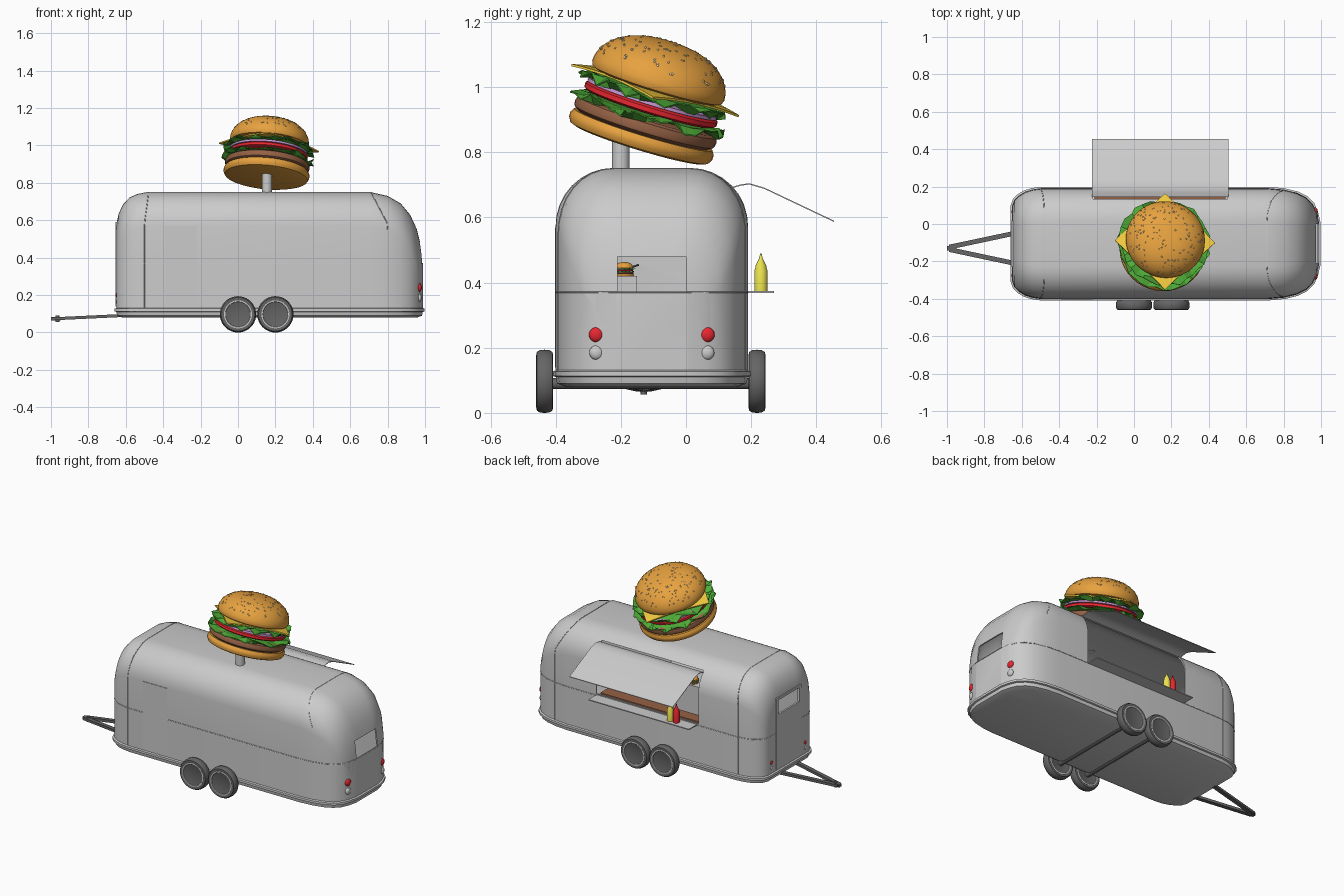
import bpy, bmesh, math, random
from mathutils import Matrix, Vector

if "Cube" in bpy.data.objects:
    bpy.data.objects.remove(bpy.data.objects["Cube"])

random.seed(4)
YC = -0.105
ORANGE, GREEN, RED = (0.8, 0.36, 0.05), (0.08, 0.42, 0.04), (0.8, 0.02, 0.03)
YELLOW, DARK, BROWN = (0.85, 0.78, 0.08), (0.13, 0.13, 0.13), (0.3, 0.12, 0.06)
mats = {}


def finish(name, bm, color=None, angle=35, mat=None):
    if mat:
        bm.transform(mat)
    bmesh.ops.recalc_face_normals(bm, faces=bm.faces)
    me = bpy.data.meshes.new(name)
    bm.to_mesh(me)
    bm.free()
    ob = bpy.data.objects.new(name, me)
    bpy.context.collection.objects.link(ob)
    if color:
        if color not in mats:
            mats[color] = bpy.data.materials.new("paint")
            mats[color].diffuse_color = (*color, 1)
        me.materials.append(mats[color])
    bpy.ops.object.select_all(action='DESELECT')
    ob.select_set(True)
    bpy.context.view_layer.objects.active = ob
    if angle:
        bpy.ops.object.shade_smooth_by_angle(angle=math.radians(angle))
    return ob


def loft(name, rings, color=None, angle=35, mat=None, caps=True):
    bm = bmesh.new()
    vs = [[bm.verts.new(p) for p in r] for r in rings]
    n = len(vs[0])
    for a, b in zip(vs, vs[1:]):
        for i in range(n):
            bm.faces.new((a[i], a[(i + 1) % n], b[(i + 1) % n], b[i]))
    if caps:
        bm.faces.new(vs[0])
        bm.faces.new(vs[-1])
    return finish(name, bm, color, angle, mat)


def lathe(name, prof, color=None, mat=None, seg=40, angle=40):
    rings = [[(max(r, 1e-4) * math.cos(t), max(r, 1e-4) * math.sin(t), z)
              for t in (2 * math.pi * i / seg for i in range(seg))] for r, z in prof]
    return loft(name, rings, color, angle, mat)


def box(name, x, y, z, color=None):
    return loft(name, [[(x[0], y[0], k), (x[1], y[0], k), (x[1], y[1], k), (x[0], y[1], k)] for k in z],
                color, 0)


def rod(name, a, b, r, color=None, seg=16):
    a, b = Vector(a), Vector(b)
    d = b - a
    m = Matrix.Translation(a) @ d.to_track_quat('Z', 'Y').to_matrix().to_4x4()
    return lathe(name, [(r, 0), (r, d.length)], color, m, seg)


# Body stations: x, half width, roof height
ST = [(-.65, .20, .58), (-.638, .232, .635), (-.615, .255, .685), (-.58, .276, .722), (-.54, .288, .74),
      (-.49, .295, .75), (.71, .295, .75), (.80, .287, .73), (.87, .27, .69), (.92, .245, .63),
      (.955, .21, .555), (.975, .165, .475), (.988, .11, .40)]


def section(x):
    i = 0
    while i < len(ST) - 2 and x > ST[i + 1][0]:
        i += 1
    (x0, w0, h0), (x1, w1, h1) = ST[i], ST[i + 1]
    t = (x - x0) / (x1 - x0)
    return w0 + (w1 - w0) * t, h0 + (h1 - h0) * t


def ring(x, grow=0):
    w, h = section(x)
    rx, rz = .6 * w, min(.18, .45 * (h - .12))
    w, h = w + grow, h + grow
    arc = [(w - rx + rx * math.cos(a), h - rz + rz * math.sin(a))
           for a in (math.pi / 2 * i / 8 for i in range(9))]
    half = [(w, .12), (w, .37)] + arc
    return [(x, YC + y, z) for y, z in half] + [(x, YC - y, z) for y, z in reversed(half)]


def cut(ob, *boxes):
    for b in boxes:
        c = box("cutter", *b)
        c.hide_render = True
        bpy.context.view_layer.objects.active = ob
        m = ob.modifiers.new("cut", 'BOOLEAN')
        m.object, m.operation, m.solver = c, 'DIFFERENCE', 'EXACT'
        bpy.ops.object.modifier_apply(modifier=m.name)
        bpy.data.objects.remove(c)


# Hollow shell with serving hatch and end windows
body = loft("trailer_body", [ring(s[0]) for s in ST])
sol = body.modifiers.new("wall", 'SOLIDIFY')
sol.thickness, sol.offset = .008, -1
bpy.ops.object.modifier_apply(modifier=sol.name)
end_window = ((-.8, -.6), (-.21, 0), (.485, .575))
cut(body, ((-.22, .5), (.08, .3), (.378, .70)), ((.9, 1.1), (-.21, 0), (.37, .48)), end_window)

# Chassis tray and lip follow the body plan
def plan(z, o):
    pts = [(x, w) for x, w, h in ST] + [(x, -w) for x, w, h in reversed(ST)]
    return [(.169 + (x - .169) * (1 + o / .82), YC + y * (1 + o / .295), z) for x, y in pts]

loft("chassis", [plan(.08, -.03), plan(.09, -.004), plan(.11, 0), plan(.113, .009),
                 plan(.127, .009), plan(.131, 0)])

# Seams and belt trim
def seam(name, pts, cyclic=False):
    cu = bpy.data.curves.new(name, 'CURVE')
    cu.dimensions, cu.bevel_depth, cu.bevel_resolution = '3D', .0022, 0
    sp = cu.splines.new('POLY')
    sp.points.add(len(pts) - 1)
    for p, q in zip(sp.points, pts):
        p.co = (*q, 1)
    sp.use_cyclic_u = cyclic
    bpy.context.collection.objects.link(bpy.data.objects.new(name, cu))

for name, x0, dx in (("front_seam", -.5, .02), ("rear_seam", .8, -.09)):
    base = ring(x0)
    seam(name, [ring(x0 + dx * min(1, max(0, (p[2] - .58) / .15)))[i] for i, p in enumerate(base)])
seam("belt_trim", plan(.37, 0), True)

# Doors
box("side_door", (-.39, -.22), (YC - .298, YC - .29), (.14, .57))
cut(box("end_door", (-.654, -.645), (-.23, .02), (.14, .59)), end_window)

# Awning: thin bent sheet
aw = [(.145, .695), (.17, .702), (.195, .705), (.24, .692), (.455, .59)]
sheet = aw + [(y, z - .004) for y, z in reversed(aw)]
loft("awning", [[(x, y, z) for y, z in sheet] for x in (-.225, .505)])

# Counters and grill
box("serving_shelf", (-.21, .5), (.17, .27), (.368, .374))
box("inner_counter", (-.21, .49), (.09, .165), (.36, .38), BROWN)
box("grill", (-.15, .35), (-.38, -.15), (.13, .42))
rod("spatula", (.08, -.2, .435), (.08, -.145, .455), .003, DARK, 8)

# Sauce bottles
for name, x, c in (("mustard_bottle", -.05, YELLOW), ("ketchup_bottle", -.093, RED)):
    lathe(name, [(.02, 0), (.02, .065), (.017, .072), (.017, .078), (.006, .1), (.002, .117)], c,
          Matrix.Translation((x, .23, .373)), 20)

# Wheels and axles
tyre = [(.072, -.022), (.08, -.026), (.09, -.024), (.096, -.014), (.097, 0),
        (.096, .014), (.09, .024), (.08, .026), (.072, .022)]
hub = [(0, -.016), (.062, -.016), (.068, -.024), (.075, -.024), (.075, .024), (.068, .024), (.062, .016), (0, .016)]
for x in (0, .2):
    for y in (-.434, .218):
        m = Matrix.Translation((x, y, .097)) @ Matrix.Rotation(math.pi / 2, 4, 'X')
        lathe("tyre", tyre, DARK, m)
        lathe("hub", hub, None, m)
    rod("axle", (x, -.43, .09), (x, .21, .09), .017, DARK)

# Tow hitch
for s in (-1, 1):
    a, b = (-.57, -.13 + s * .095, .093), (-.99, -.13 + s * .006, .073)
    loft("hitch_bar", [[(p[0], p[1] + dy, p[2] + dz) for dy, dz in
                        ((-.013, -.008), (.013, -.008), (.013, .008), (-.013, .008))] for p in (a, b)], DARK, 0)
rod("hitch_coupler", (-.965, -.13, .056), (-.965, -.13, .09), .01, DARK)
box("hitch_tip", (-1, -.95), (-.142, -.118), (.064, .082), DARK)

# Lamps at both ends
def lamp(name, x, y, z, r, c):
    bm = bmesh.new()
    bmesh.ops.create_uvsphere(bm, u_segments=20, v_segments=12, radius=r)
    finish(name, bm, c, 60, Matrix.Translation((x, y, z)) @ Matrix.Diagonal((.6, 1, 1, 1)))

for s in (-1, 1):
    lamp("tail_lamp", .969, YC + s * .17, .24, .023, RED)
    lamp("reverse_lamp", .969, YC + s * .17, .185, .022, None)
    lamp("front_lamp", -.648, YC + s * .17, .2, .012, RED)
    lamp("front_marker", -.648, YC + s * .17, .165, .011, None)


# Burger
def lettuce(name, h, r, m):
    n, rings = 36, []
    for f in (0.05, .7, .88, 1):
        rings.append([(r * f * k * math.cos(t), r * f * k * math.sin(t), h + dz)
                      for t, k, dz in ((2 * math.pi * i / n, 1 + random.uniform(-.05, .04) * (f > .8),
                                        random.uniform(-.017, .017) * (f > .8)) for i in range(n))])
    loft(name, rings + [[(x, y, z - .004) for x, y, z in q] for q in reversed(rings)], GREEN, 0, m)


def dome(t):
    return .212 * math.cos(t) ** .85, .205 + .125 * math.sin(t)


def burger(pre, m):
    lathe(pre + "bottom_bun", [(0, 0), (.205, 0), (.222, .006), (.23, .02), (.23, .035), (.222, .048), (0, .05)], ORANGE, m)
    lathe(pre + "patty", [(0, .048), (.21, .048), (.224, .058), (.227, .072), (.222, .088), (.21, .095), (0, .095)], BROWN, m)
    lettuce(pre + "lower_lettuce", .105, .243, m)
    lathe(pre + "tomato", [(0, .115), (.2, .115), (.212, .122), (.212, .136), (.2, .143), (0, .143)], RED, m)
    lathe(pre + "onion", [(0, .143), (.208, .143), (.208, .154), (0, .154)], (.62, .35, .72), m)
    lettuce(pre + "upper_lettuce", .165, .24, m)
    # Cheese slice with drooping corners
    bm = bmesh.new()
    bmesh.ops.create_grid(bm, x_segments=8, y_segments=8, size=.19)
    bm.transform(Matrix.Rotation(math.pi / 4, 4, 'Z'))
    for v in bm.verts:
        v.co.z = .188 - max(0, v.co.xy.length - .19) * .15
    bmesh.ops.solidify(bm, geom=bm.faces[:], thickness=.007)
    finish(pre + "cheese", bm, (.9, .6, .05), 35, m)
    lathe(pre + "top_bun", [(0, .185), (.19, .185), (.207, .192)] +
          [dome(math.pi / 2 * i / 14) for i in range(15)], ORANGE, m, 48)


big = Matrix.Translation((.15, -.145, .825)) @ Matrix.Rotation(math.radians(-17), 4, 'X') @ Matrix.Rotation(math.radians(5), 4, 'Y')
burger("sign_", big)
burger("small_", Matrix.Translation((.08, -.19, .42)) @ Matrix.Scale(.13, 4))

# Sesame seeds
bm = bmesh.new()
for i in range(150):
    t, a = math.asin(random.uniform(.3, .99)), random.uniform(0, 6.283)
    r, z = dome(t)
    nrm = Vector((math.cos(t) * math.cos(a), math.cos(t) * math.sin(a), 1.6 * math.sin(t)))
    bmesh.ops.create_icosphere(bm, subdivisions=1, radius=.0055, matrix=Matrix.Translation((r * math.cos(a), r * math.sin(a), z))
                               @ nrm.to_track_quat('Z', 'Y').to_matrix().to_4x4()
                               @ Matrix.Rotation(random.uniform(0, 6), 4, 'Z') @ Matrix.Diagonal((1, .6, .5, 1)))
finish("sesame_seeds", bm, (.9, .75, .45), 60, big)

# Sign pole
rod("sign_pole", (.155, -.2, .74), (.155, -.2, .86), .027, None, 24)

for m in bpy.data.materials:
    if m.users and not m.is_grease_pencil:
        m.use_nodes = True
        m.node_tree.nodes["Principled BSDF"].inputs["Base Color"].default_value = m.diffuse_color
